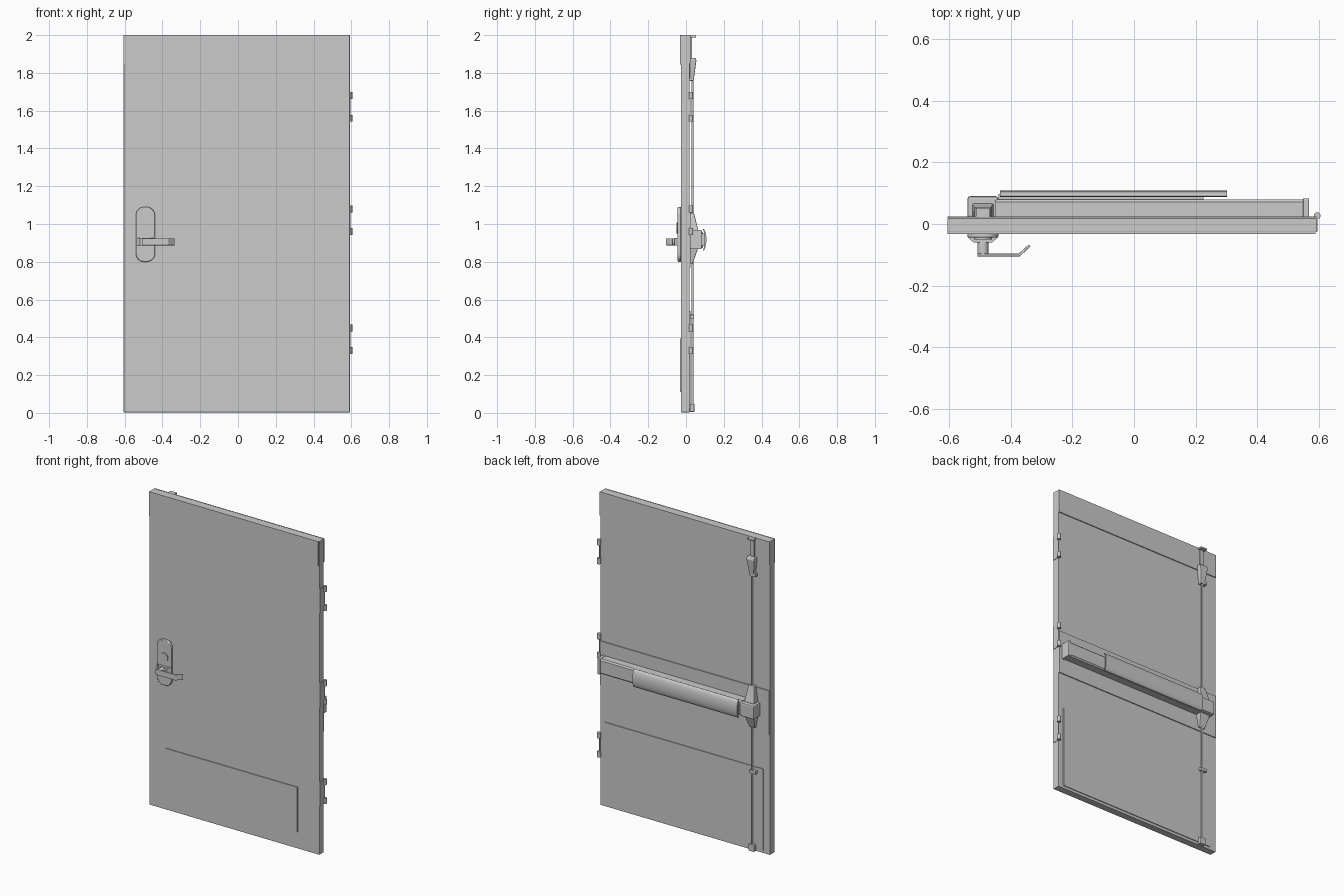
import bpy, bmesh, math
from mathutils import Vector

if "Cube" in bpy.data.objects:
    bpy.data.objects.remove(bpy.data.objects["Cube"], do_unlink=True)

GREY = (0.6, 0.6, 0.6, 1)
mat = bpy.data.materials.new("light grey metal")
mat.use_nodes = True
mat.diffuse_color = GREY
mat.node_tree.nodes["Principled BSDF"].inputs["Base Color"].default_value = GREY


def finish(name, bm, bevel=0, smooth=False):
    bmesh.ops.recalc_face_normals(bm, faces=bm.faces)
    me = bpy.data.meshes.new(name)
    bm.to_mesh(me)
    bm.free()
    me.materials.append(mat)
    ob = bpy.data.objects.new(name, me)
    bpy.context.collection.objects.link(ob)
    if bevel:
        mod = ob.modifiers.new("Soft edges", "BEVEL")
        mod.width, mod.segments = bevel, 2
    if smooth:
        bpy.ops.object.select_all(action="DESELECT")
        ob.select_set(True)
        bpy.context.view_layer.objects.active = ob
        bpy.ops.object.shade_smooth_by_angle(angle=math.radians(35))
    return ob


def box(name, x, y, z, bevel=0):
    bm = bmesh.new()
    bmesh.ops.create_cube(bm, size=1)
    for v in bm.verts:
        v.co = Vector([(a + b) / 2 + (b - a) * c for (a, b), c in zip((x, y, z), v.co)])
    return finish(name, bm, bevel)


def prism(name, profile, axis, lo, hi, bevel=0, smooth=False):
    """Extrude a closed profile along an axis; the profile holds the other two coordinates in order."""
    bm = bmesh.new()
    verts = []
    for p in profile:
        co = list(p)
        co.insert(axis, lo)
        verts.append(bm.verts.new(co))
    face = bm.faces.new(verts)
    ext = bmesh.ops.extrude_face_region(bm, geom=[face])
    shift = Vector((0, 0, 0))
    shift[axis] = hi - lo
    bmesh.ops.translate(bm, vec=shift, verts=[g for g in ext["geom"] if isinstance(g, bmesh.types.BMVert)])
    return finish(name, bm, bevel, smooth)


def loft(name, sections):
    """Join rectangles given as (z, half width, y back, y front) around the lock centre line."""
    bm = bmesh.new()
    rings = [[bm.verts.new((LOCK_X + sx * w, y, z)) for sx, y in ((-1, y0), (1, y0), (1, y1), (-1, y1))]
             for z, w, y0, y1 in sections]
    for a, b in zip(rings, rings[1:]):
        for i in range(4):
            j = (i + 1) % 4
            bm.faces.new((a[i], a[j], b[j], b[i]))
    bm.faces.new(rings[0])
    bm.faces.new(rings[-1])
    return finish(name, bm, 0.004)


def rounded(cx, cz, w, h, r, n=8):
    """Rounded rectangle outline in x and z."""
    pts = []
    for k, (sx, sz) in enumerate(((1, 1), (-1, 1), (-1, -1), (1, -1))):
        for i in range(n + 1):
            a = math.pi / 2 * (k + i / n)
            pts.append((cx + sx * (w / 2 - r) + r * math.cos(a), cz + sz * (h / 2 - r) + r * math.sin(a)))
    return pts


def circle(cx, cy, r, n=24):
    return [(cx + r * math.cos(2 * math.pi * i / n), cy + r * math.sin(2 * math.pi * i / n)) for i in range(n)]


LOCK_X = -0.49
LEFT, RIGHT = 0.592, -0.605
FRONT, BACK = -0.026, 0.019

# Door leaf and its thin reinforcing plates
box("door_leaf", (RIGHT, LEFT), (FRONT, BACK), (0.003, 2), 0.002)
box("front_top_plate", (RIGHT, LEFT - 0.004), (FRONT - 0.006, FRONT), (1.845, 2))
box("back_top_plate", (RIGHT, LEFT), (BACK, BACK + 0.006), (1.85, 2))
box("back_middle_plate", (RIGHT + 0.002, LEFT - 0.002), (BACK, BACK + 0.006), (0.77, 1.05))
box("back_kick_plate", (-0.56, 0.555), (BACK, BACK + 0.005), (0.02, 0.54))
box("front_kick_plate", (LOCK_X, 0.44), (FRONT - 0.006, FRONT), (0.11, 0.395))

# Hinges: edge leaf with two end knuckles
for label, z in (("top", 1.62), ("middle", 1.02), ("bottom", 0.39)):
    box(label + "_hinge_leaf", (LEFT, LEFT + 0.003), (FRONT + 0.002, 0.025), (z - 0.078, z + 0.078))
    for side, s in (("lower", -1), ("upper", 1)):
        c = z + s * 0.06
        prism(f"{label}_hinge_{side}_knuckle", circle(0.594, 0.027, 0.011, 16), 2, c - 0.018, c + 0.018, smooth=True)

# Push bar: rail, filler and curved pad
prism("push_bar_rail", [(0.02, 0.87), (0.072, 0.87), (0.08, 0.878), (0.08, 0.957), (0.072, 0.965), (0.02, 0.965)],
      0, -0.45, 0.55)
box("rail_end_cap", (0.548, 0.568), (0.02, 0.083), (0.867, 0.968), 0.003)
box("pad_support", (-0.44, 0.225), (0.08, 0.098), (0.885, 0.95))
arc = [math.radians(-90 + 18 * i) for i in range(11)]
outer = [(0.09 + 0.018 * math.cos(a), 0.917 + 0.058 * math.sin(a)) for a in arc]
inner = [(0.088 + 0.010 * math.cos(a), 0.917 + 0.054 * math.sin(a)) for a in reversed(arc)]
prism("push_pad", outer + inner, 0, -0.435, 0.302, smooth=True)

# Latch housing on the back
loft("latch_housing", [(0.79, 0.02, BACK, 0.035), (0.865, 0.034, BACK, 0.062),
                       (0.965, 0.034, BACK, 0.066), (1.06, 0.02, BACK, 0.042)])
box("latch_centre_block", (-0.54, -0.44), (BACK, 0.09), (0.872, 0.96), 0.008)

# Vertical rod with guides and end latches
prism("vertical_rod", circle(LOCK_X, 0.034, 0.006, 12), 2, 0.02, 1.82, smooth=True)
loft("top_latch", [(1.77, 0.016, BACK, 0.042), (1.80, 0.02, BACK, 0.046),
                   (1.865, 0.028, BACK, 0.055), (1.88, 0.026, BACK, 0.05)])
box("top_latch_strap", (-0.503, -0.477), (BACK, 0.032), (1.87, 1.995))
box("top_strike", (-0.512, -0.468), (BACK, 0.052), (1.988, 1.998))
for label, z in (("upper", 1.768), ("lower", 0.51)):
    box(label + "_rod_guide", (-0.52, -0.475), (BACK, 0.042), (z - 0.01, z + 0.01), 0.002)
box("bottom_latch", (-0.51, -0.47), (BACK, 0.044), (0.005, 0.048), 0.004)

# Front trim: escutcheon, keyhole cylinder, rose and lever
prism("front_escutcheon", rounded(LOCK_X, 0.945, 0.1, 0.29, 0.042), 1, FRONT, -0.044, 0.004, True)
prism("key_cylinder", circle(LOCK_X, 0.98, 0.029), 1, -0.044, -0.05, smooth=True)
prism("lever_rose", [(-0.54, -0.042), (-0.52, -0.06), (-0.46, -0.06), (-0.44, -0.042)], 2, 0.885, 0.925)
prism("lever_spindle", circle(LOCK_X, 0.905, 0.018), 1, -0.058, -0.1, smooth=True)
lever = [(-0.508, -0.105), (-0.37, -0.105), (-0.335, -0.072), (-0.342, -0.067), (-0.374, -0.096), (-0.508, -0.096)]
prism("lever_handle", lever, 2, 0.887, 0.923, 0.002)
